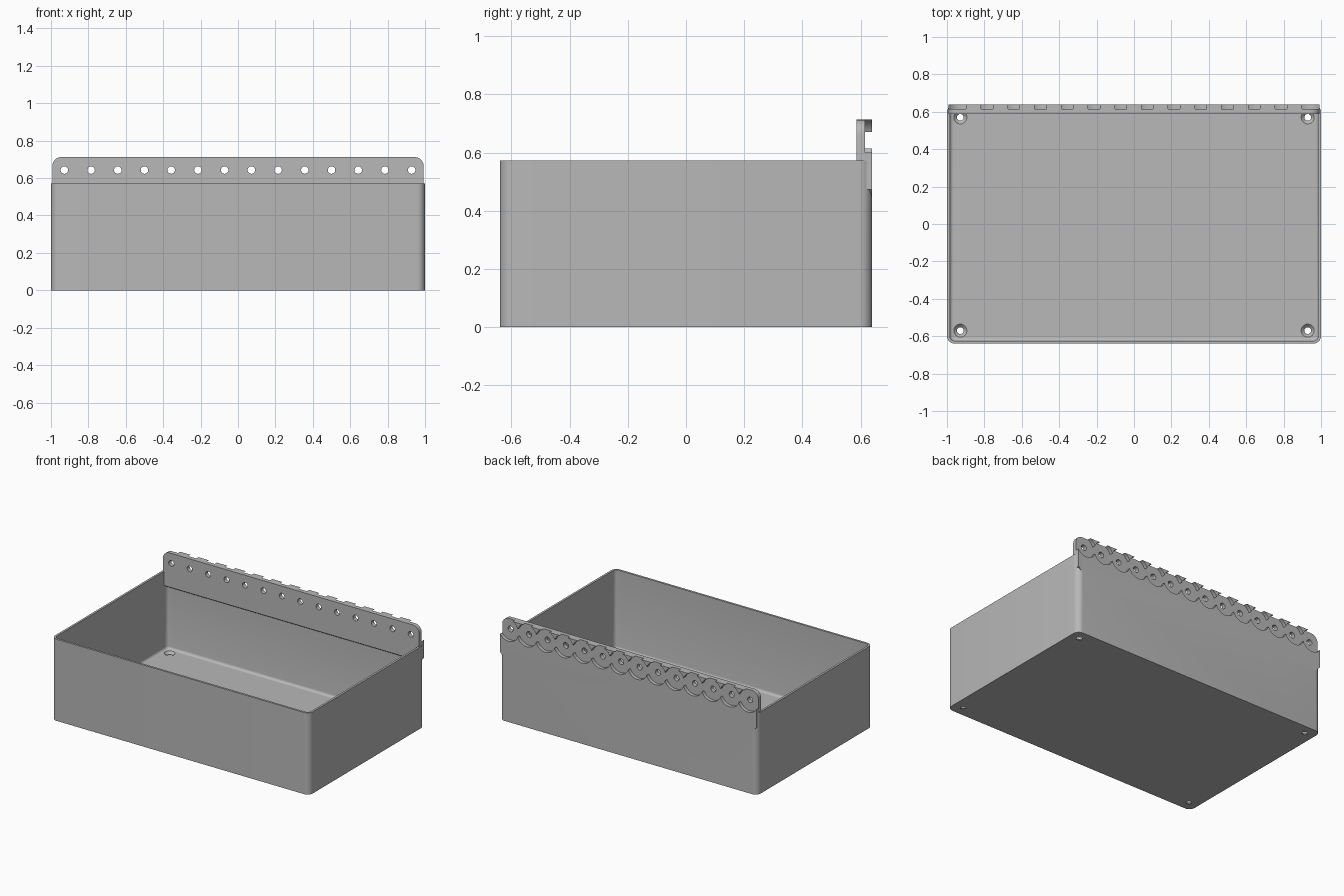
import bpy, bmesh
from math import cos, sin, pi, radians
from mathutils import Matrix

cube = bpy.data.objects.get("Cube")
if cube:
    bpy.data.objects.remove(cube, do_unlink=True)

grey = bpy.data.materials.new("plain_grey")
grey.use_nodes = True
grey.diffuse_color = (0.48, 0.48, 0.48, 1)
grey.node_tree.nodes["Principled BSDF"].inputs["Base Color"].default_value = grey.diffuse_color

HALF_X, HALF_Y, RIM = 1.0, 0.64, 0.572
WALL, FLOOR, CORNER = 0.015, 0.02, 0.042
PITCH = 1 / 7
HOLE_Z = 4.5 * PITCH


def make_object(name, bm):
    bmesh.ops.recalc_face_normals(bm, faces=bm.faces)
    mesh = bpy.data.meshes.new(name)
    bm.to_mesh(mesh)
    bm.free()
    mesh.materials.append(grey)
    obj = bpy.data.objects.new(name, mesh)
    bpy.context.collection.objects.link(obj)
    return obj


def arc(cx, cy, r, start, end, steps):
    return [(cx + r * cos(start + (end - start) * i / steps),
             cy + r * sin(start + (end - start) * i / steps)) for i in range(steps + 1)]


def rounded_ring(bm, inset, z):
    """Rounded rectangle loop, inset from the outer wall."""
    r = max(CORNER - inset, 0.008)
    x, y = HALF_X - inset - r, HALF_Y - inset - r
    points = []
    for i, (sx, sy) in enumerate(((1, 1), (-1, 1), (-1, -1), (1, -1))):
        points += arc(sx * x, sy * y, r, i * pi / 2, (i + 1) * pi / 2, 8)
    return [bm.verts.new((px, py, z)) for px, py in points]


def boolean(target, cutter, operation):
    mod = target.modifiers.new(operation.lower(), 'BOOLEAN')
    mod.operation, mod.object, mod.solver = operation, cutter, 'EXACT'
    mod.use_self = True
    bpy.ops.object.select_all(action='DESELECT')
    bpy.context.view_layer.objects.active = target
    target.select_set(True)
    bpy.ops.object.modifier_apply(modifier=mod.name)
    bpy.data.objects.remove(cutter, do_unlink=True)


def cone(bm, matrix, r1, r2, depth, segments):
    bmesh.ops.create_cone(bm, cap_ends=True, segments=segments, radius1=r1,
                          radius2=r2, depth=depth, matrix=matrix)


# Open bin: outer wall, rim, inner wall, filleted floor
bm = bmesh.new()
fillet = 0.018
rings = [rounded_ring(bm, 0, 0), rounded_ring(bm, 0, RIM), rounded_ring(bm, WALL, RIM)]
for i in range(5):
    a = i * pi / 8
    rings.append(rounded_ring(bm, WALL + fillet * (1 - cos(a)),
                              FLOOR + fillet * (1 - sin(a))))
for low, high in zip(rings, rings[1:]):
    for i in range(len(low)):
        j = (i + 1) % len(low)
        bm.faces.new((low[i], low[j], high[j], high[i]))
bm.faces.new(rings[0])
bm.faces.new(rings[-1])
bin_body = make_object("mounting_bin", bm)

# Mounting rail: rounded top corners, tapered underside
bm = bmesh.new()
side, top, base, taper, radius = 0.993, 0.713, 0.44, 0.033, 0.05
half = arc(side - radius, top - radius, radius, 0, pi / 2, 8)
outline = [(side - taper, base), (side, base + taper)] + half
outline += [(-x, z) for x, z in reversed(outline)]
front = [bm.verts.new((x, 0.587, max(z, base + taper))) for x, z in outline]
back = [bm.verts.new((x, HALF_Y, z)) for x, z in outline]
bm.faces.new(front)
bm.faces.new(back)
for i in range(len(front)):
    j = (i + 1) % len(front)
    # The tapered ends are triangles where the front edge collapses
    bm.faces.new((front[i], front[j], back[j]))
    bm.faces.new((front[i], back[j], back[i]))
bmesh.ops.remove_doubles(bm, verts=bm.verts, dist=0.0001)
boolean(bin_body, make_object("mounting_rail", bm), 'UNION')

# Overlapping round recesses in the back of the rail, then the screw holes
for name, r, y0, y1, segments in (("recess", 0.077, 0.616, 0.70, 48),
                                  ("rail_hole", 0.02, 0.50, 0.72, 24)):
    for parity in range(2):
        bm = bmesh.new()
        for i in range(parity, 14, 2):
            spot = Matrix.Translation(((i - 6.5) * PITCH, (y0 + y1) / 2, HOLE_Z))
            cone(bm, spot @ Matrix.Rotation(pi / 2, 4, 'X'), r, r, y1 - y0, segments)
        boolean(bin_body, make_object(name, bm), 'DIFFERENCE')

# Countersunk holes in the floor corners
for name, r1, r2, z, depth in (("floor_hole", 0.018, 0.018, 0, 0.2),
                               ("countersink", 0.015, 0.039, 0.012, 0.024)):
    bm = bmesh.new()
    for sx in (-1, 1):
        for sy in (-1, 1):
            cone(bm, Matrix.Translation((sx * 0.9286, sy * 0.57, z)), r1, r2, depth, 32)
    boolean(bin_body, make_object(name, bm), 'DIFFERENCE')

bpy.context.view_layer.objects.active = bin_body
bin_body.select_set(True)
bpy.ops.object.shade_smooth_by_angle(angle=radians(25))
